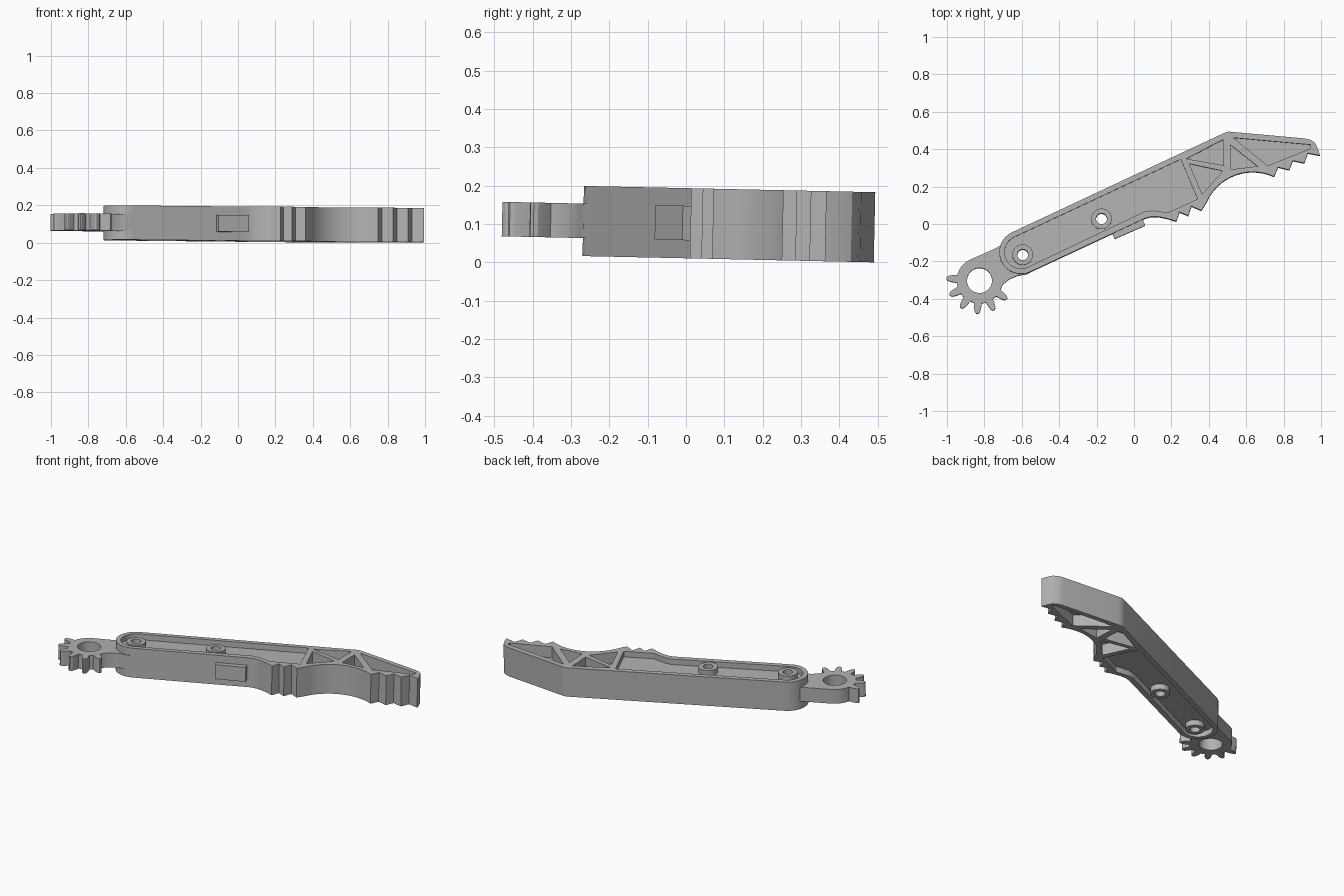
import bpy, bmesh, math
from mathutils import Matrix, Vector

if "Cube" in bpy.data.objects:
    bpy.data.objects.remove(bpy.data.objects["Cube"], do_unlink=True)

THICK = 0.183              # body thickness
LOW, HIGH = 0.047, 0.137   # arm and pad heights
TILT = Matrix.Translation((0, 0, 0.0105)) @ Matrix.Rotation(-0.0215, 4, 'X')

grey = bpy.data.materials.new("plain grey")
grey.use_nodes = True
colour = (0.45, 0.45, 0.45, 1)
grey.diffuse_color = colour
grey.node_tree.nodes["Principled BSDF"].inputs["Base Color"].default_value = colour


def arc(centre, radius, start, end, steps=16):
    """Points along a circular arc, angles in degrees."""
    out = []
    for i in range(steps + 1):
        a = math.radians(start + (end - start) * i / steps)
        out.append((centre[0] + radius * math.cos(a), centre[1] + radius * math.sin(a)))
    return out


def circle(centre, radius):
    return arc(centre, radius, 0, 360, 40)[:-1]


def prism(name, points, z0, z1):
    """Closed profile extruded upward."""
    bm = bmesh.new()
    face = bm.faces.new([bm.verts.new((x, y, z0)) for x, y in points])
    new = bmesh.ops.extrude_face_region(bm, geom=[face])["geom"]
    bmesh.ops.translate(bm, vec=(0, 0, z1 - z0),
                        verts=[g for g in new if isinstance(g, bmesh.types.BMVert)])
    bmesh.ops.recalc_face_normals(bm, faces=bm.faces)
    mesh = bpy.data.meshes.new(name)
    bm.to_mesh(mesh)
    bm.free()
    mesh.materials.append(grey)
    obj = bpy.data.objects.new(name, mesh)
    bpy.context.collection.objects.link(obj)
    return obj


def boolean(obj, points, z0, z1, operation='DIFFERENCE'):
    """Cut or join an extruded profile, then discard the helper."""
    tool = prism("cutter", points, z0, z1)
    tool.hide_render = True
    mod = obj.modifiers.new("boolean", 'BOOLEAN')
    mod.operation = operation
    mod.solver = 'EXACT'
    mod.object = tool
    bpy.context.view_layer.objects.active = obj
    bpy.ops.object.modifier_apply(modifier=mod.name)
    bpy.data.objects.remove(tool, do_unlink=True)


def pocket(obj, points, depth):
    """Matching recess in the upper and lower face."""
    boolean(obj, points, THICK - depth, THICK + 0.1)
    boolean(obj, points, -0.1, depth)


# Jaw body outline
end = (-0.604, -0.154)
lower_pad = [(0.03, 0.013), (0.06, 0.027), (0.09, 0.035), (0.13, 0.035), (0.18, 0.025)]
lower_teeth = [(0.227, 0.01), (0.243, 0.06), (0.29, 0.04), (0.307, 0.092), (0.36, 0.068)]
upper_teeth = [(0.77, 0.30), (0.83, 0.285), (0.85, 0.335), (0.91, 0.322),
               (0.93, 0.375), (0.995, 0.362)]
tip = [(0.985, 0.395), (0.968, 0.43), (0.94, 0.448), (0.91, 0.454)]
outline = ([(0.53, 0.488), (0.505, 0.49), (0.48, 0.482)] + arc(end, 0.1163, 115, 295)
           + lower_pad + lower_teeth + arc((0.635, 0.005), 0.27, 157, 65)
           + upper_teeth + tip)
body = prism("jaw_body", outline, 0, THICK)

# Long shallow recess
pocket(body, arc(end, 0.088, 115, 295)
       + [(0.055, 0.062), (0.10, 0.068), (0.18, 0.057), (0.34, 0.13), (0.25, 0.342)], 0.035)

# Triangular recesses of the truss
for tri in ([(0.28, 0.345), (0.48, 0.31), (0.475, 0.447)],
            [(0.295, 0.318), (0.365, 0.155), (0.475, 0.28)],
            [(0.515, 0.42), (0.52, 0.288), (0.66, 0.305)],
            [(0.53, 0.457), (0.715, 0.308), (0.945, 0.40), (0.945, 0.42)]):
    pocket(body, tri, 0.07)

# Gear arm: hub, shank and teeth
gear = (-0.826, -0.305)
hub = 0.122
arm = prism("gear_arm", arc(gear, hub, 115, 330, 32)
            + [(-0.70, -0.325), (-0.665, -0.297), (-0.62, -0.279), (-0.57, -0.27),
               (-0.50, -0.225), (-0.56, -0.05), (-0.715, -0.118), (-0.74, -0.133)], LOW, HIGH)
for i in range(6):
    turn = Matrix.Rotation(math.radians(176 + 30 * i), 2)
    half = [(0.10, 0.024), (0.126, 0.02), (0.15, 0.018), (0.168, 0.013), (0.177, 0.005)]
    tooth = [(x, -y) for x, y in half] + half[::-1]
    placed = [tuple(turn @ Vector(p) + Vector(gear)) for p in tooth]
    boolean(arm, placed, LOW, HIGH, 'UNION')
boolean(arm, circle(gear, 0.067), -0.1, 0.3)

# Screw bosses
parts = [body, arm]
for name, spot in (("end_boss", (-0.595, -0.168)), ("middle_boss", (-0.174, 0.024))):
    for obj in (body, arm):
        boolean(obj, circle(spot, 0.042), -0.1, 0.3)
    boss = prism(name, circle(spot, 0.055), 0, THICK)
    boolean(boss, circle(spot, 0.029), -0.1, 0.3)
    parts.append(boss)

# Raised pad on the front side
parts.append(prism("side_pad", [(-0.118, -0.046), (-0.104, -0.083), (0.06, -0.011),
                                (0.044, 0.028)], LOW, HIGH))

# Final slope and shading
for obj in parts:
    obj.data.transform(TILT)
    bpy.ops.object.select_all(action='DESELECT')
    obj.select_set(True)
    bpy.context.view_layer.objects.active = obj
    bpy.ops.object.shade_smooth_by_angle(angle=math.radians(25))
